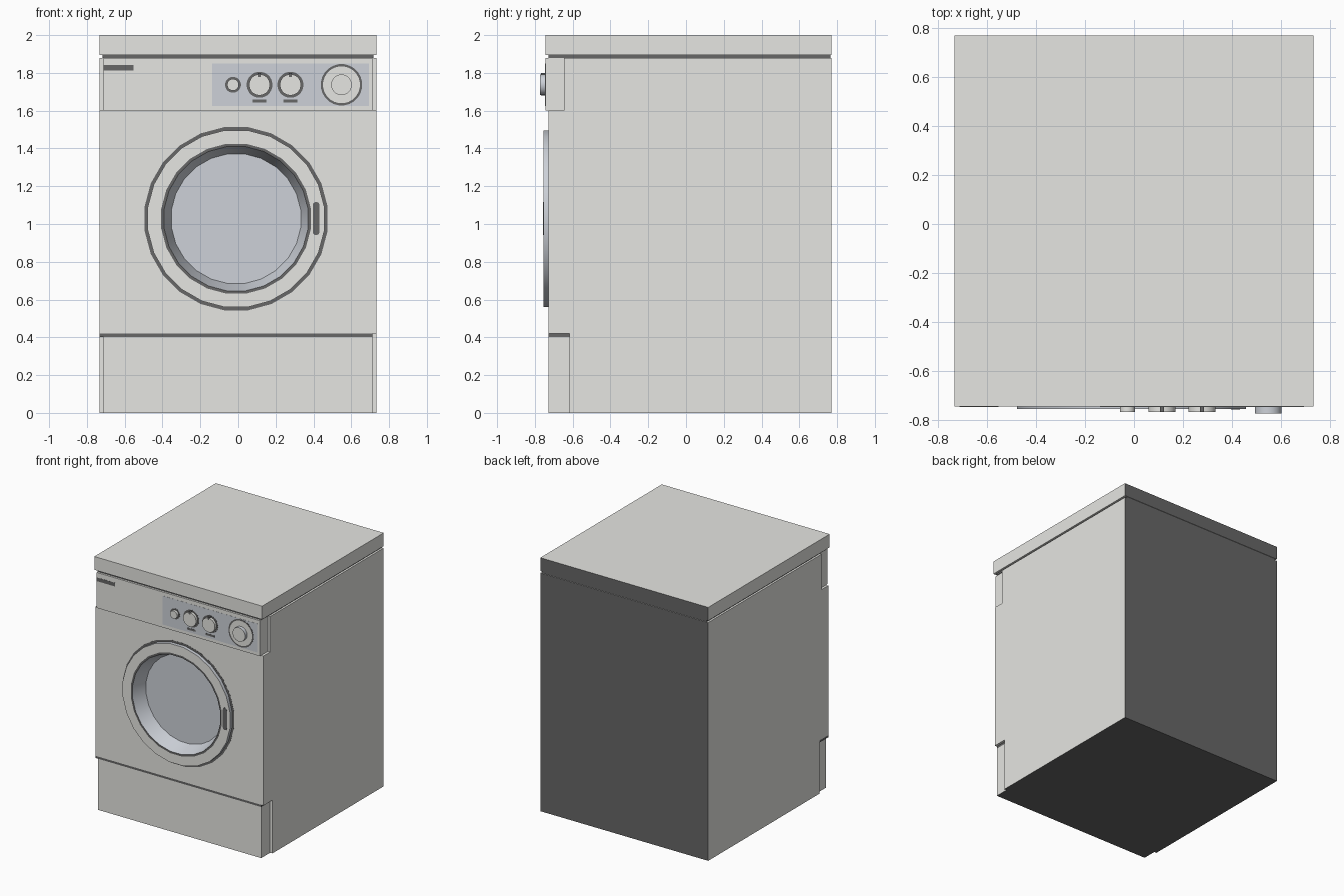
import bpy, bmesh, math

if "Cube" in bpy.data.objects:
    bpy.data.objects.remove(bpy.data.objects["Cube"])


def material(name, rgb):
    m = bpy.data.materials.new(name)
    m.diffuse_color = (*rgb, 1)
    m.use_nodes = True
    m.node_tree.nodes["Principled BSDF"].inputs["Base Color"].default_value = m.diffuse_color
    return m


BODY, STEEL, DARK = 0, 1, 2
MATS = [material("warm_white_enamel", (0.79, 0.79, 0.76)),
        material("blue_grey_steel", (0.61, 0.64, 0.69)),
        material("dark_grey_trim", (0.135, 0.135, 0.135))]


def finish(name, bm):
    mesh = bpy.data.meshes.new(name)
    bm.to_mesh(mesh)
    bm.free()
    for m in MATS:
        mesh.materials.append(m)
    ob = bpy.data.objects.new(name, mesh)
    bpy.context.collection.objects.link(ob)
    return ob


def box(name, x, y, z, mat):
    bm = bmesh.new()
    bmesh.ops.create_cube(bm, size=1)
    for v in bm.verts:
        for i, (a, b) in enumerate((x, y, z)):
            v.co[i] = (a + b) / 2 + v.co[i] * (b - a)
    for f in bm.faces:
        f.material_index = mat
    return finish(name, bm)


def extrude(name, points, offset, mat):
    """Extrude a flat outline of 3D points by an offset vector."""
    bm = bmesh.new()
    face = bm.faces.new([bm.verts.new(p) for p in points])
    ext = bmesh.ops.extrude_face_region(bm, geom=[face])
    moved = [v for v in ext["geom"] if isinstance(v, bmesh.types.BMVert)]
    bmesh.ops.translate(bm, verts=moved, vec=offset)
    bmesh.ops.recalc_face_normals(bm, faces=bm.faces)
    for f in bm.faces:
        f.material_index = mat
    return finish(name, bm)


def lathe(name, cx, cz, profile, mats, n=24):
    """Revolve (radius, y) points about a y axis; the last ring is capped."""
    bm = bmesh.new()
    rings = []
    for r, y in profile:
        ang = [2 * math.pi * (k + 0.5) / n for k in range(n)]
        rings.append([bm.verts.new((cx + r * math.cos(a), y, cz + r * math.sin(a)))
                      for a in ang])
    for p, q, m in zip(rings, rings[1:], mats):
        for k in range(n):
            j = (k + 1) % n
            bm.faces.new((p[k], p[j], q[j], q[k])).material_index = m
    bm.faces.new(rings[-1]).material_index = mats[-1]
    ob = finish(name, bm)
    bpy.ops.object.select_all(action='DESELECT')
    ob.select_set(True)
    bpy.context.view_layer.objects.active = ob
    bpy.ops.object.shade_smooth_by_angle(angle=math.radians(30))
    return ob


W, PW = 0.733, 0.713             # half widths of cabinet and of front panels
BACK, FRONT, LID = 0.77, -0.728, -0.745
DX, DZ = -0.01, 1.028            # door centre

# Cabinet with notches for the control panel and plinth
side = [(BACK, 0), (BACK, 1.88), (-0.645, 1.88), (-0.645, 1.6),
        (FRONT, 1.6), (FRONT, 0.42), (-0.617, 0.42), (-0.617, 0)]
cabinet = extrude("cabinet", [(-W, y, z) for y, z in side], (2 * W, 0, 0), BODY)

# Round pocket behind the door
bm = bmesh.new()
bmesh.ops.create_cone(bm, cap_ends=True, segments=24, radius1=0.41, radius2=0.41, depth=0.22)
for v in bm.verts:
    x, y, z = v.co
    v.co = (DX + x, -0.74 - z, DZ + y)
bmesh.ops.recalc_face_normals(bm, faces=bm.faces)
cutter = finish("door_cutter", bm)
cutter.hide_render = True
mod = cabinet.modifiers.new("pocket", 'BOOLEAN')
mod.operation, mod.object, mod.solver = 'DIFFERENCE', cutter, 'EXACT'
bpy.context.view_layer.objects.active = cabinet
bpy.ops.object.modifier_apply(modifier=mod.name)
bpy.data.objects.remove(cutter)

# Worktop with recessed shadow gap
box("worktop", (-W, W), (LID, BACK), (1.895, 2), BODY)
box("worktop_gap", (-W + 0.016, W - 0.016), (-0.729, BACK - 0.004), (1.88, 1.895), DARK)

# Plinth and its dark seam
box("plinth", (-PW, PW), (FRONT, -0.617), (0, 0.403), BODY)
box("plinth_seam", (-W, PW), (FRONT, -0.617), (0.403, 0.42), DARK)

# Control panel, blue-grey fascia and badge bar
FY = LID - 0.001
box("control_panel", (-PW, PW), (LID, -0.645), (1.6, 1.88), BODY)
box("control_fascia", (-0.138, 0.693), (FY, LID), (1.624, 1.85), STEEL)
box("badge_bar", (-0.712, -0.553), (FY, LID), (1.812, 1.841), DARK)

# Door: dark seal, steel rim, pale frame, dark inner ring, steel bowl and glass
lathe("door", DX, DZ, [
    (0.489, FRONT), (0.489, -0.729), (0.472, -0.729), (0.472, -0.755),
    (0.4, -0.755), (0.385, -0.755), (0.346, -0.643)],
    [DARK, DARK, STEEL, BODY, DARK, STEEL, STEEL])

# Door handle: dark rounded grip, nearly flush with the frame
grip = []
for k in range(14):
    a = math.pi * (k if k < 7 else k - 1) / 6
    grip.append((0.414 + 0.018 * math.cos(a), -0.7565,
                 1.029 + (0.07 if k < 7 else -0.07) + 0.018 * math.sin(a)))
extrude("handle_grip", grip, (0, 0.0015, 0), DARK)

# Push button and two selector knobs, each with a dark collar
KZ, CY = 1.737, FY - 0.001
for name, x, collar, r in (("push_button", -0.027, 0.042, 0.031),
                           ("left_knob", 0.114, 0.069, 0.056),
                           ("right_knob", 0.278, 0.069, 0.056)):
    lathe(name, x, KZ, [(collar, FY), (collar, CY), (r, CY), (r, -0.767)],
          [DARK, DARK, BODY, BODY])
    if r > 0.05:
        box(name + "_pointer", (x - 0.008, x + 0.008), (-0.768, CY),
            (KZ + 0.042, KZ + 0.062), DARK)
        box(name + "_mark", (x - 0.037, x + 0.037), (CY, FY), (1.642, 1.658), DARK)

# Large programme dial
lathe("programme_dial", 0.548, KZ, [
    (0.11, FY), (0.11, CY), (0.098, CY), (0.055, CY), (0.055, -0.773)],
    [DARK, DARK, BODY, STEEL, BODY])

# Unpainted dark rear and underside
for ob in bpy.data.objects:
    for f in ob.data.polygons:
        rear = f.normal.y > 0.9 and f.center.y > BACK - 0.01
        under = f.normal.z < -0.9 and f.center.z < 0.01
        if rear or under:
            f.material_index = DARK
